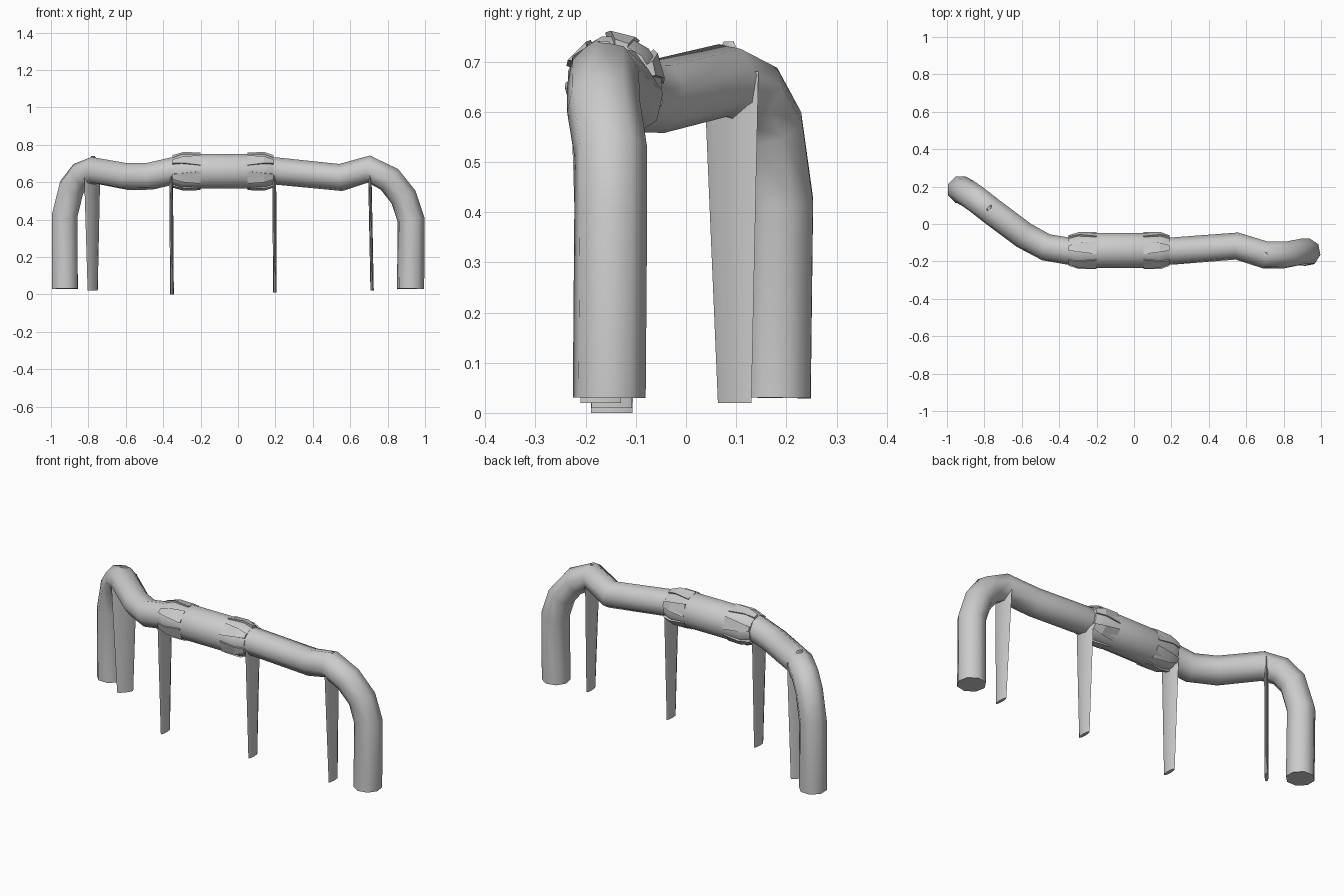
import bpy, bmesh, math
from mathutils import Vector

cube = bpy.data.objects.get("Cube")
if cube:
    bpy.data.objects.remove(cube, do_unlink=True)

grey = bpy.data.materials.new("plain grey")
grey.use_nodes = True
grey.diffuse_color = (0.6, 0.6, 0.6, 1)
grey.node_tree.nodes["Principled BSDF"].inputs["Base Color"].default_value = (0.6, 0.6, 0.6, 1)


def finish(obj, angle=40):
    obj.data.materials.clear()
    obj.data.materials.append(grey)
    bpy.ops.object.select_all(action="DESELECT")
    obj.select_set(True)
    bpy.context.view_layer.objects.active = obj
    bpy.ops.object.shade_smooth_by_angle(angle=math.radians(angle))
    return obj


def loft(name, rings, angle=40):
    """Skin a list of equal-length point rings and cap both ends."""
    bm = bmesh.new()
    loops = [[bm.verts.new(p) for p in ring] for ring in rings]
    n = len(loops[0])
    for a, b in zip(loops, loops[1:]):
        for i in range(n):
            j = (i + 1) % n
            bm.faces.new((a[i], a[j], b[j], b[i]))
    bm.faces.new(loops[0])
    bm.faces.new(loops[-1])
    bmesh.ops.recalc_face_normals(bm, faces=bm.faces)
    mesh = bpy.data.meshes.new(name)
    bm.to_mesh(mesh)
    bm.free()
    obj = bpy.data.objects.new(name, mesh)
    bpy.context.collection.objects.link(obj)
    return finish(obj, angle)


# Bent pipe: one octagonal tube swept along its centre line
path = [(-.925, .18, .03), (-.927, .185, .42), (-.89, .165, .57), (-.84, .13, .635),
        (-.77, .075, .663), (-.59, -.06, .63), (-.47, -.125, .632), (-.35, -.145, .66),
        (.2, -.145, .66), (.55, -.118, .625), (.7, -.165, .67), (.81, -.165, .615),
        (.885, -.15, .52), (.925, -.15, .4), (.923, -.153, .03)]
curve = bpy.data.curves.new("pipe", "CURVE")
curve.dimensions = "3D"
curve.bevel_depth = .074
curve.bevel_resolution = 2
curve.use_fill_caps = True
spline = curve.splines.new("POLY")
spline.points.add(len(path) - 1)
for point, co in zip(spline.points, path):
    point.co = (*co, 1)
pipe = bpy.data.objects.new("pipe", curve)
bpy.context.collection.objects.link(pipe)
bpy.context.view_layer.update()
bpy.ops.object.select_all(action="DESELECT")
pipe.select_set(True)
bpy.context.view_layer.objects.active = pipe
bpy.ops.object.convert(target="MESH")
finish(bpy.context.object, 50)

# Padded sleeve around the straight middle
SIDES = 12


def on_sleeve(x, radius, angle):
    return Vector((x, -.142 + radius * math.cos(angle), .658 + radius * math.sin(angle)))


stations = [(-.35, .076), (-.30, .096), (.14, .096), (.19, .076)]
loft("sleeve", [[on_sleeve(x, r, math.tau * (i + .5) / SIDES) for i in range(SIDES)]
                for x, r in stations])

# Tapered flaps folded over both ends of the sleeve
for side, tip, bend, root in (("right", -.35, -.29, -.2), ("left", .19, .14, .05)):
    for k in range(6):
        mid = math.tau * k / 6 + .35
        rings = []
        for x, r, half in ((tip, .083, .17), (bend, .1, .25), (root, .098, .36)):
            rings.append([on_sleeve(x, r - .016, mid - half), on_sleeve(x, r, mid - half),
                          on_sleeve(x, r + .004, mid + half), on_sleeve(x, r - .016, mid + half)])
        loft(f"{side}_sleeve_flap_{k + 1}", rings, 20)


# Thin blade supports, set across the pipe and narrowing to the floor
def support(name, foot, head, turn, foot_half, head_half, thick):
    across = Vector((math.sin(turn), math.cos(turn), 0))
    along = Vector((across.y, -across.x, 0))
    rings = []
    for co, half in ((foot, foot_half), (head, head_half)):
        rings.append([Vector(co) + across * half * math.cos(a) + along * thick * math.sin(a)
                      for a in (math.tau * i / 8 for i in range(8))])
    loft(name, rings, 50)


support("right_outer_support", (-.777, .097, .02), (-.78, .09, .68), .68, .043, .07, .010)
support("right_inner_support", (-.353, -.148, 0), (-.358, -.146, .66), 0, .041, .066, .010)
support("left_inner_support", (.197, -.148, .01), (.194, -.146, .66), 0, .04, .066, .010)
support("left_outer_support", (.717, -.17, .02), (.704, -.165, .68), 0, .04, .066, .009)

# Small seam tips where the outer supports wrap over the pipe
for name, x, y, turn in (("right", -.775, .085, .68), ("left", .705, -.165, 0)):
    support(name + "_seam_tip", (x, y, .68), (x, y, .74), turn, .055, .012, .008)
